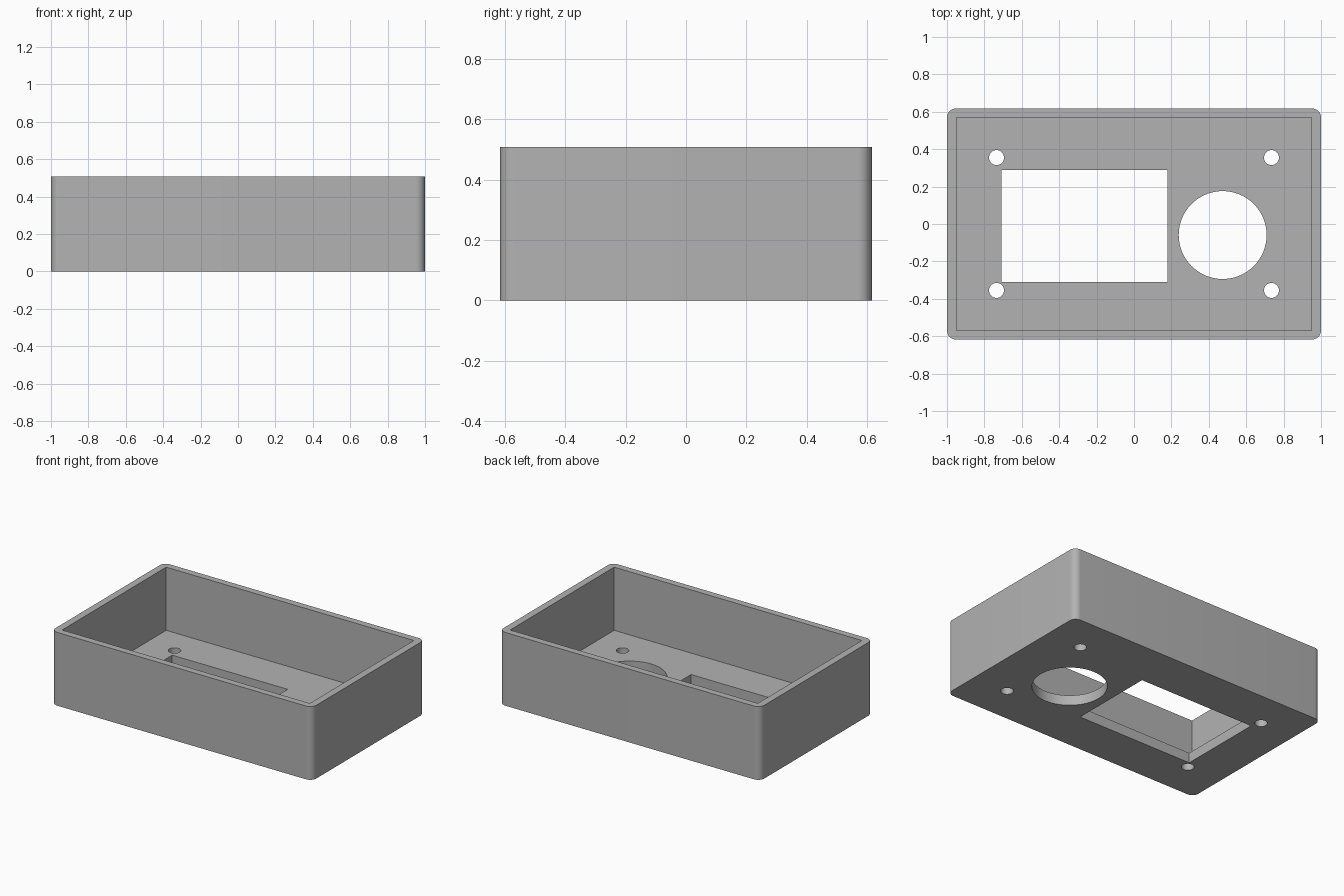
import bpy
import bmesh
from math import cos, sin, pi, radians

cube = bpy.data.objects.get("Cube")
if cube:
    bpy.data.objects.remove(cube, do_unlink=True)

HALF_X, HALF_Y, HEIGHT = 1.0, 0.617, 0.508
WALL, FLOOR, CORNER = 0.05, 0.07, 0.047

grey = bpy.data.materials.new("light grey plastic")
grey.use_nodes = True
colour = (0.45, 0.45, 0.45, 1)
grey.diffuse_color = colour
grey.node_tree.nodes["Principled BSDF"].inputs["Base Color"].default_value = colour


def rectangle(x0, x1, y0, y1):
    return [(x0, y0), (x1, y0), (x1, y1), (x0, y1)]


def circle(x, y, r, n):
    return [(x + r * cos(2 * pi * i / n), y + r * sin(2 * pi * i / n)) for i in range(n)]


def rounded_rectangle(hx, hy, r, steps=10):
    points = []
    for k, (sx, sy) in enumerate([(1, 1), (-1, 1), (-1, -1), (1, -1)]):
        for i in range(steps + 1):
            a = (k + i / steps) * pi / 2
            points.append((sx * (hx - r) + r * cos(a), sy * (hy - r) + r * sin(a)))
    return points


def prism(name, outline, z0, z1):
    """Extrude a flat outline from z0 up to z1."""
    bm = bmesh.new()
    base = bm.faces.new([bm.verts.new((x, y, z0)) for x, y in outline])
    top = bmesh.ops.extrude_face_region(bm, geom=[base])["geom"]
    bmesh.ops.translate(bm, vec=(0, 0, z1 - z0),
                        verts=[g for g in top if isinstance(g, bmesh.types.BMVert)])
    bmesh.ops.recalc_face_normals(bm, faces=bm.faces)
    mesh = bpy.data.meshes.new(name)
    bm.to_mesh(mesh)
    bm.free()
    mesh.materials.append(grey)
    obj = bpy.data.objects.new(name, mesh)
    bpy.context.collection.objects.link(obj)
    return obj


# Outer shell with rounded vertical corners
case = prism("open_case", rounded_rectangle(HALF_X, HALF_Y, CORNER), 0, HEIGHT)

# Square-cornered cavity, screen window, round opening and screw holes
ix, iy = HALF_X - WALL, HALF_Y - WALL + 0.003
cutters = [
    prism("cavity_cutter", rectangle(-ix, ix, -iy, iy), FLOOR, HEIGHT + 0.1),
    prism("window_cutter", rectangle(-0.708, 0.178, -0.309, 0.29), -0.1, 0.2),
    prism("round_opening_cutter", circle(0.474, -0.059, 0.235, 64), -0.1, 0.2),
]
for sx in (-1, 1):
    for sy in (-1, 1):
        cutters.append(prism("screw_hole_cutter",
                             circle(sx * 0.735, sy * 0.355, 0.04, 32), -0.1, 0.2))

for cutter in cutters:
    mod = case.modifiers.new(cutter.name, "BOOLEAN")
    mod.operation, mod.solver, mod.object = "DIFFERENCE", "EXACT", cutter

# Apply the cuts and drop the cutters
bpy.context.view_layer.update()
depsgraph = bpy.context.evaluated_depsgraph_get()
cut_mesh = bpy.data.meshes.new_from_object(case.evaluated_get(depsgraph))
case.modifiers.clear()
case.data = cut_mesh
for cutter in cutters:
    bpy.data.objects.remove(cutter, do_unlink=True)

# Smooth the curved corners and holes, keep the edges sharp
bpy.ops.object.select_all(action="DESELECT")
case.select_set(True)
bpy.context.view_layer.objects.active = case
bpy.ops.object.shade_smooth_by_angle(angle=radians(30))
